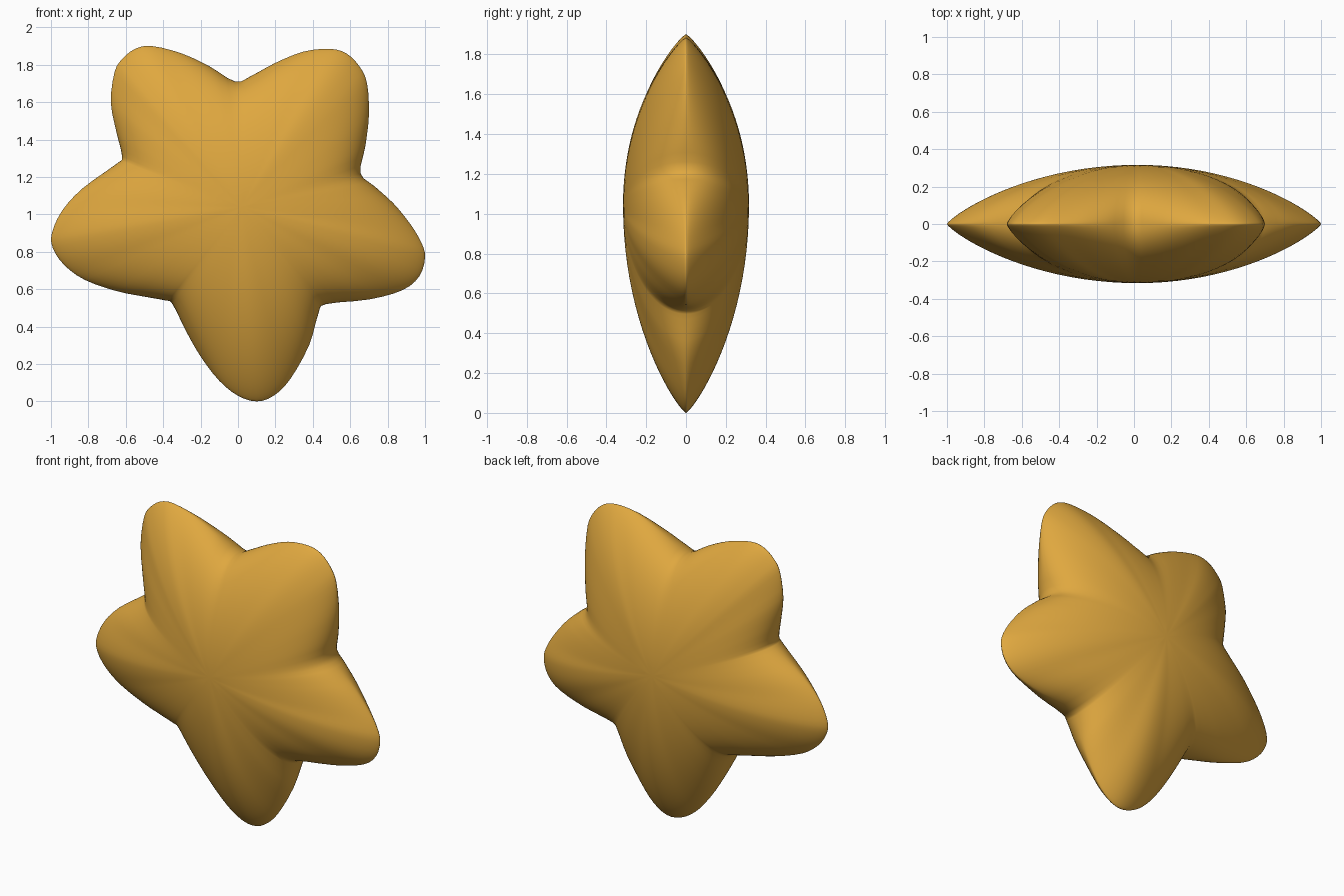
import bpy, bmesh, math
from mathutils import Vector

if "Cube" in bpy.data.objects:
    bpy.data.objects.remove(bpy.data.objects["Cube"])

# Star outline (x, z), clockwise from the top notch
OUTLINE = [
    (-.015, 1.71), (.07, 1.74), (.2, 1.81), (.35, 1.87), (.49, 1.885), (.58, 1.86), (.65, 1.79),
    (.69, 1.70), (.70, 1.53), (.68, 1.36), (.655, 1.22), (.73, 1.15), (.83, 1.06), (.92, .95),
    (.98, .85), (1, .77), (.97, .67), (.88, .595), (.70, .545), (.47, .52), (.43, .47),
    (.38, .30), (.28, .12), (.19, .03), (.10, 0), (0, .03), (-.1, .11), (-.2, .24), (-.28, .38),
    (-.35, .52), (-.39, .54), (-.5, .56), (-.65, .59), (-.82, .65), (-.93, .73), (-.99, .82),
    (-.995, .9), (-.94, 1.02), (-.83, 1.14), (-.65, 1.27), (-.62, 1.31), (-.65, 1.44),
    (-.68, 1.6), (-.66, 1.76), (-.62, 1.83), (-.55, 1.885), (-.46, 1.90), (-.3, 1.86), (-.15, 1.79)]
CENTRE = Vector((.02, 1.04))
HALF_DEPTH = .317
RINGS = 22
SUB = 3


def smooth_loop(points, sub):
    """Closed Catmull-Rom curve through the points."""
    p = [Vector(q) for q in points]
    n, out = len(p), []
    for i in range(n):
        a, b, c, d = p[i - 1], p[i], p[(i + 1) % n], p[(i + 2) % n]
        for k in range(sub):
            t = k / sub
            out.append(.5 * (2 * b + (c - a) * t + (2 * a - 5 * b + 4 * c - d) * t * t
                             + (3 * b - a - 3 * c + d) * t ** 3))
    return out


def depth(t, radius):
    """Pillow height: tapered along the arms, rounder in the notches."""
    arm = min(max((radius - .63) / .32, 0), 1)
    return HALF_DEPTH * max(1 - t * t, 0) ** (.42 + .41 * arm)


loop = smooth_loop(OUTLINE, SUB)
n = len(loop)
bm = bmesh.new()
rim = [bm.verts.new((p.x, 0, p.y)) for p in loop]

# Front and back pillows share the rim
for side in (-1, 1):
    outer = rim
    for k in range(1, RINGS):
        t = math.cos(k / RINGS * math.pi / 2)
        ring = []
        for p in loop:
            q = CENTRE + (p - CENTRE) * t
            ring.append(bm.verts.new((q.x, side * depth(t, (p - CENTRE).length), q.y)))
        for i in range(n):
            j = (i + 1) % n
            bm.faces.new((outer[i], outer[j], ring[j], ring[i]))
        outer = ring
    pole = bm.verts.new((CENTRE.x, side * HALF_DEPTH, CENTRE.y))
    for i in range(n):
        bm.faces.new((outer[i], outer[(i + 1) % n], pole))

# Soften the folds between the arms, keeping the rim in place
inner = [v for v in bm.verts if v.co.y != 0]
for _ in range(3):
    bmesh.ops.smooth_vert(bm, verts=inner, factor=.4, use_axis_x=False, use_axis_y=True, use_axis_z=False)
bmesh.ops.recalc_face_normals(bm, faces=bm.faces)

mesh = bpy.data.meshes.new("star_body")
bm.to_mesh(mesh)
bm.free()
for f in mesh.polygons:
    f.use_smooth = True
gold = bpy.data.materials.new("golden yellow")
gold.diffuse_color = (.74, .39, .05, 1)
gold.use_nodes = True
gold.node_tree.nodes["Principled BSDF"].inputs["Base Color"].default_value = gold.diffuse_color
mesh.materials.append(gold)
star = bpy.data.objects.new("star_body", mesh)
bpy.context.collection.objects.link(star)
